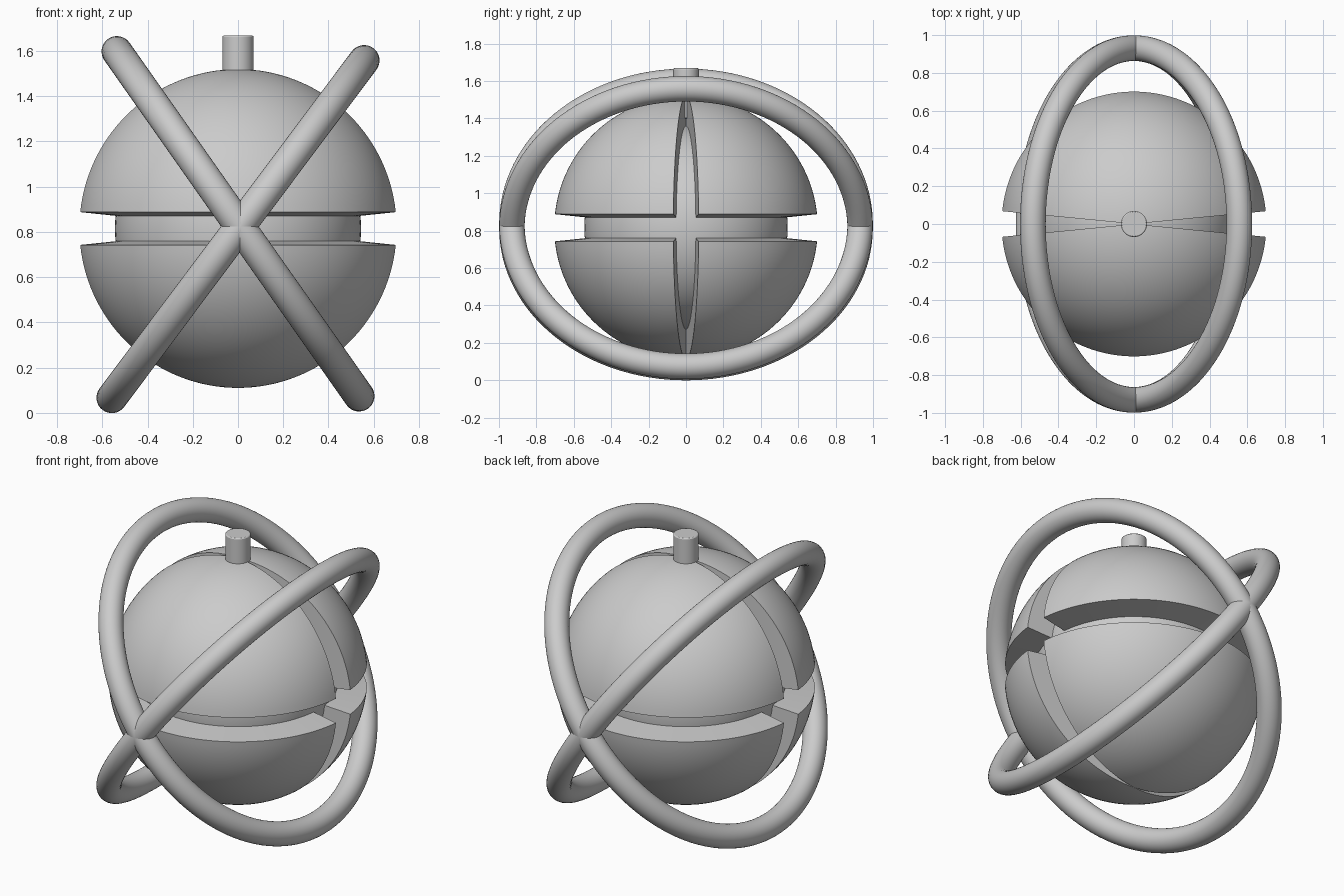
import bpy, bmesh
from math import sin, cos, radians, pi

if "Cube" in bpy.data.objects:
    bpy.data.objects.remove(bpy.data.objects["Cube"])

CZ = 0.815          # height of the globe centre
R_OUT, R_CORE = 0.7045, 0.544


def smooth(ob, angle=30):
    bpy.ops.object.select_all(action='DESELECT')
    ob.select_set(True)
    bpy.context.view_layer.objects.active = ob
    bpy.ops.object.shade_smooth_by_angle(angle=radians(angle))


# Inner core, seen at the bottom of the grooves
bpy.ops.mesh.primitive_uv_sphere_add(segments=96, ring_count=48, radius=R_CORE, location=(0, 0, CZ))
core = bpy.context.object
core.name = "inner_core"
smooth(core)

# Outer shell: one quarter with radial groove walls, mirrored to four
LAT, LON, N, M = radians(5.9), radians(5.55), 32, 72
lats = [LAT + (pi / 2 - LAT) * i / N for i in range(N + 1)]
profile = [(R_OUT * cos(a), R_OUT * sin(a)) for a in lats]
profile += [(0.5 * cos(a), 0.5 * sin(a)) for a in reversed(lats)]
bm = bmesh.new()
rows = []
for j in range(M + 1):
    lon = LON + (pi - 2 * LON) * j / M
    rows.append([bm.verts.new((r * cos(lon), r * sin(lon), z)) for r, z in profile])
K = len(profile)
for a, b in zip(rows, rows[1:]):
    for k in range(K):
        if k != N:
            bm.faces.new((a[k], b[k], b[(k + 1) % K], a[(k + 1) % K]))
for row in (rows[0], rows[-1]):
    for k in range(N):
        bm.faces.new((row[k], row[k + 1], row[K - 2 - k], row[K - 1 - k]))
bmesh.ops.remove_doubles(bm, verts=bm.verts, dist=1e-5)
bmesh.ops.recalc_face_normals(bm, faces=bm.faces)
mesh = bpy.data.meshes.new("outer_shell")
bm.to_mesh(mesh)
bm.free()
shell = bpy.data.objects.new("outer_shell", mesh)
shell.location.z = CZ
bpy.context.collection.objects.link(shell)
smooth(shell)
mirror = shell.modifiers.new("Mirror", 'MIRROR')
mirror.use_axis = (False, True, True)
mirror.use_mirror_merge = False

# Two tilted orbit rings crossing at the front and back
for name, tilt, z in (("ring_left_high", 54.9, 0.836), ("ring_right_high", -53.2, 0.8125)):
    bpy.ops.mesh.primitive_torus_add(major_radius=0.931, minor_radius=0.068, major_segments=128,
                                     minor_segments=32, location=(0, 0, z),
                                     rotation=(0, radians(tilt), 0))
    ring = bpy.context.object
    ring.name = name
    smooth(ring)

# Peg on top
bpy.ops.mesh.primitive_cylinder_add(vertices=48, radius=0.069, depth=0.268, location=(0, 0, 1.534))
peg = bpy.context.object
peg.name = "top_peg"
bevel = peg.modifiers.new("Bevel", 'BEVEL')
bevel.width = 0.006
bevel.segments = 2
smooth(peg)
